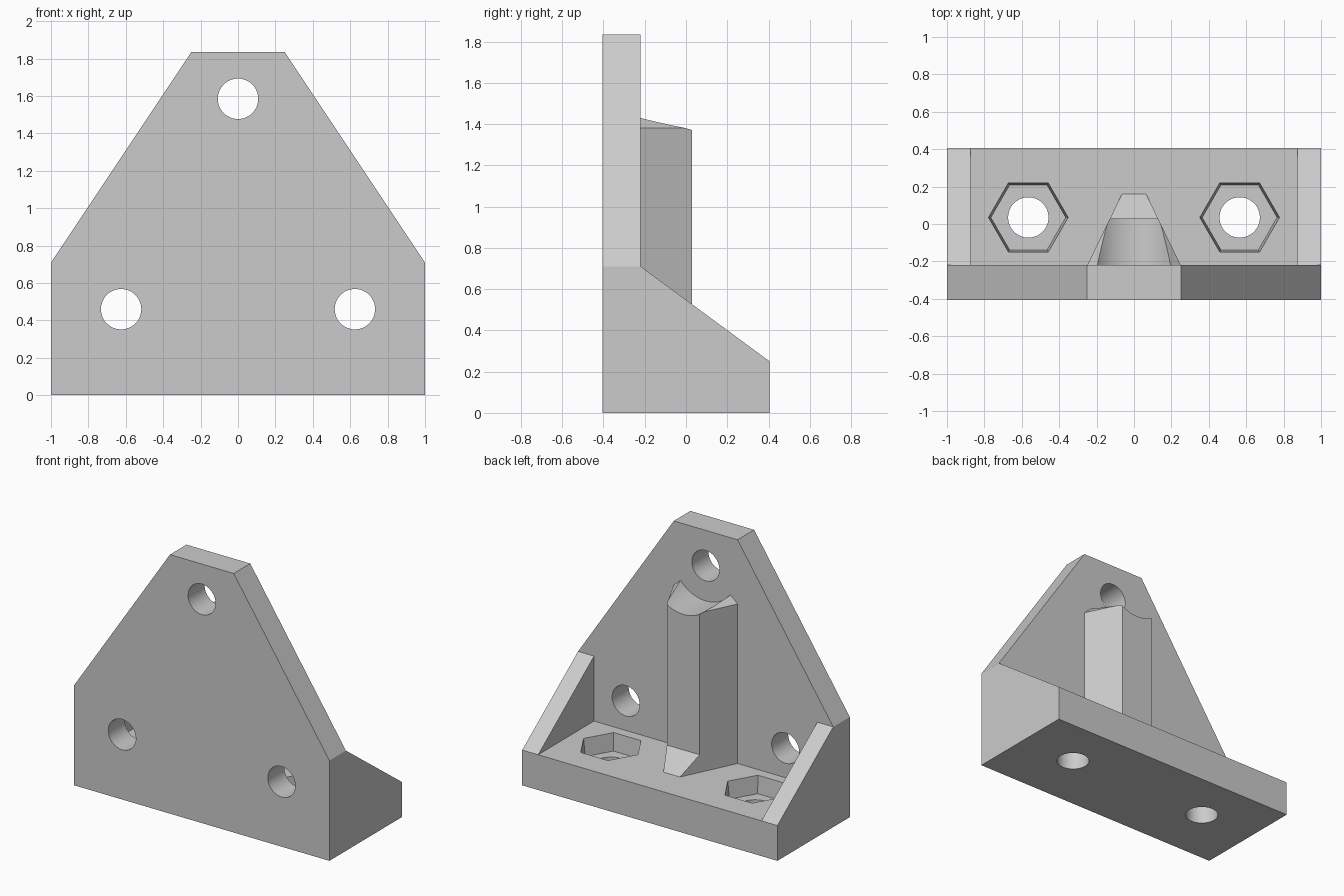
import bpy, bmesh, math

cube = bpy.data.objects.get("Cube")
if cube:
    bpy.data.objects.remove(cube, do_unlink=True)

grey = bpy.data.materials.new("light grey")
grey.use_nodes = True
grey.diffuse_color = (0.6, 0.6, 0.6, 1)
grey.node_tree.nodes["Principled BSDF"].inputs["Base Color"].default_value = (0.6, 0.6, 0.6, 1)


def loft(name, sections, axis):
    """Solid through outlines given as (position along axis, points)."""
    place = {"x": lambda u, v, t: (t, u, v),
             "y": lambda u, v, t: (u, t, v),
             "z": lambda u, v, t: (u, v, t)}[axis]
    bm = bmesh.new()
    rings = [[bm.verts.new(place(u, v, t)) for u, v in pts] for t, pts in sections]
    bm.faces.new(rings[0])
    bm.faces.new(rings[-1])
    for a, b in zip(rings, rings[1:]):
        n = len(a)
        for i in range(n):
            j = (i + 1) % n
            bm.faces.new((a[i], a[j], b[j], b[i]))
    bmesh.ops.recalc_face_normals(bm, faces=bm.faces)
    mesh = bpy.data.meshes.new(name)
    bm.to_mesh(mesh)
    bm.free()
    mesh.materials.append(grey)
    ob = bpy.data.objects.new(name, mesh)
    bpy.context.collection.objects.link(ob)
    return ob


def prism(name, pts, axis, lo, hi):
    return loft(name, [(lo, pts), (hi, pts)], axis)


def circle(u, v, r, n=48):
    return [(u + r * math.cos(math.tau * i / n), v + r * math.sin(math.tau * i / n))
            for i in range(n)]


def combine(target, other, operation):
    """Apply a boolean and discard the second solid."""
    other.hide_render = True
    mod = target.modifiers.new("cut", "BOOLEAN")
    mod.operation, mod.solver, mod.object = operation, "EXACT", other
    bpy.context.view_layer.objects.active = target
    bpy.ops.object.modifier_apply(modifier=mod.name)
    bpy.data.objects.remove(other, do_unlink=True)


FRONT, BACK, PLATE, TOP = -0.405, 0.405, -0.22, 1.835
SHOULDER, FLOOR, HOLE = 0.71, 0.25, 0.108

# Bracket body: side profile with sloped gussets, trimmed to the plate outline
bracket = prism("bracket", [(FRONT, 0), (BACK, 0), (BACK, FLOOR), (PLATE, SHOULDER),
                            (PLATE, TOP), (FRONT, TOP)], "x", -1, 1)
for s in (-1, 1):
    combine(bracket, prism("corner_cutter", [(s * 0.25, TOP), (s, SHOULDER),
            (s * 1.5, SHOULDER), (s * 1.5, 2), (s * 0.14, 2)], "y", -1, 1), "DIFFERENCE")

# Space between the two side gussets
combine(bracket, prism("recess_cutter", [(PLATE, FLOOR), (1, FLOOR), (1, 1), (PLATE, 1)],
                       "x", -0.875, 0.875), "DIFFERENCE")


# Central tapered rib with chamfered shoulders
def rib_outline(inset):
    half = lambda y: 0.25 - 0.487 * (y - PLATE) - inset
    y0, y1 = -0.3, 0.175
    return [(-half(y0), y0), (half(y0), y0), (half(y1), y1), (-half(y1), y1)]


rib = loft("rib", [(0.1, rib_outline(0)), (1.38, rib_outline(0)),
                   (1.43, rib_outline(0.055))], "z")
# Flat back of the rib, with a sloped foot
combine(rib, prism("foot_cutter", [(0.03, 2), (0.03, 0.375), (0.29, 0.125), (0.5, 0.125),
                                   (0.5, 2)], "x", -1, 1), "DIFFERENCE")
# Clearance scoop around the upper hole
combine(rib, prism("scoop_cutter", circle(0, 1.585, 0.25, 96), "y", -1, 1), "DIFFERENCE")
combine(bracket, rib, "UNION")

# Three holes through the plate
for x, z in ((0, 1.585), (-0.625, 0.46), (0.625, 0.46)):
    combine(bracket, prism("plate_hole_cutter", circle(x, z, HOLE), "y", -0.6, -0.1),
            "DIFFERENCE")

# Nut pockets and holes through the base
for x in (-0.565, 0.565):
    combine(bracket, loft("nut_pocket_cutter", [(0.125, circle(x, 0.035, 0.2, 6)),
            (FLOOR, circle(x, 0.035, 0.213, 6)), (0.3, circle(x, 0.035, 0.213, 6))], "z"),
            "DIFFERENCE")
    combine(bracket, prism("base_hole_cutter", circle(x, 0.035, HOLE), "z", -0.1, 0.2),
            "DIFFERENCE")

bpy.ops.object.select_all(action="DESELECT")
bracket.select_set(True)
bpy.context.view_layer.objects.active = bracket
bpy.ops.object.shade_smooth_by_angle(angle=math.radians(20))
